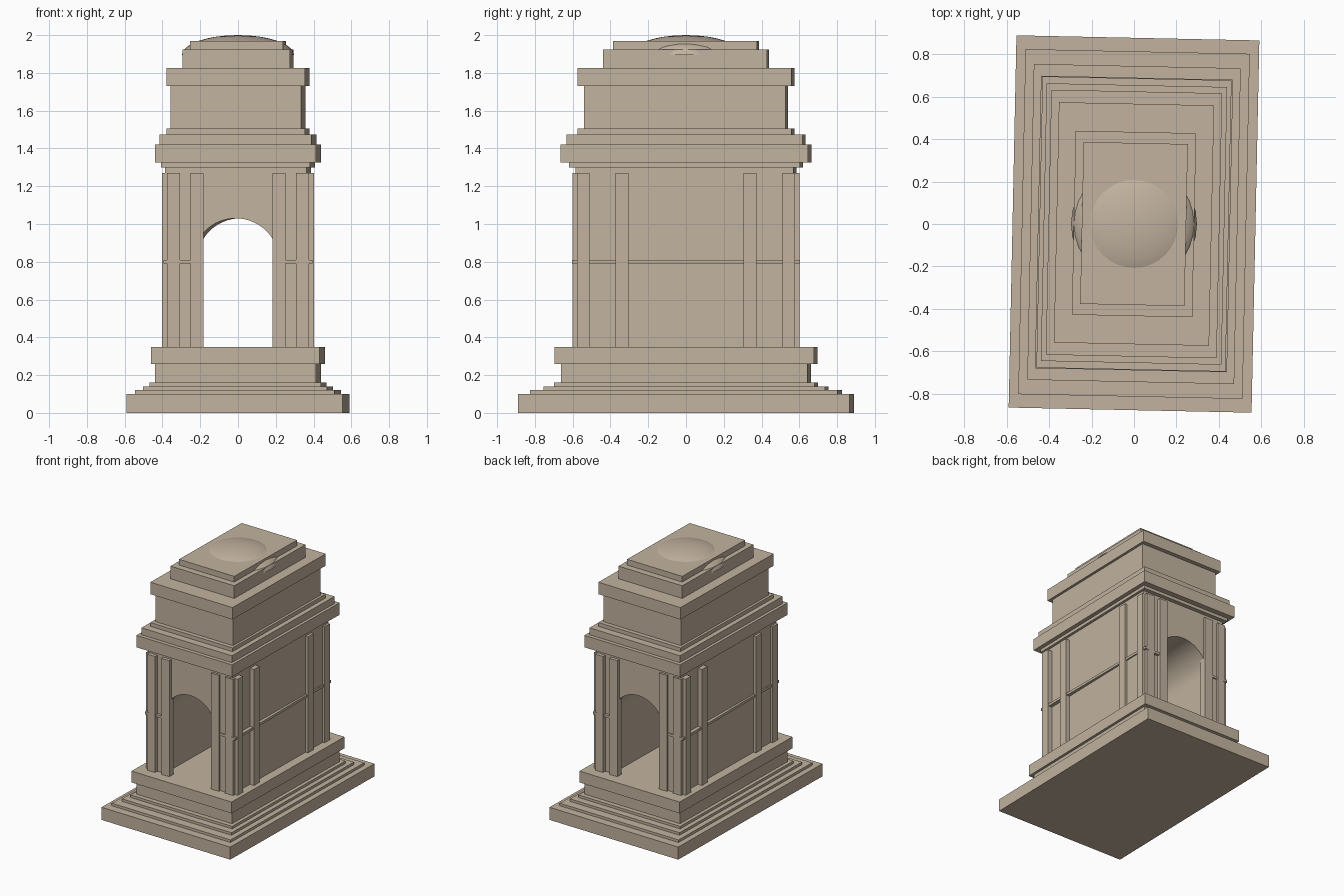
import bpy, bmesh, math

if "Cube" in bpy.data.objects:
    bpy.data.objects.remove(bpy.data.objects["Cube"])

TURN = -math.radians(1.2)   # the masonry stack sits very slightly turned

stone = bpy.data.materials.new("stone")
stone.diffuse_color = (0.54, 0.45, 0.35, 1)
stone.use_nodes = True
stone.node_tree.nodes["Principled BSDF"].inputs["Base Color"].default_value = stone.diffuse_color


def finish(bm, name, turn=0.0):
    bmesh.ops.recalc_face_normals(bm, faces=bm.faces)
    me = bpy.data.meshes.new(name)
    bm.to_mesh(me)
    bm.free()
    me.materials.append(stone)
    ob = bpy.data.objects.new(name, me)
    ob.rotation_euler.z = turn
    bpy.context.collection.objects.link(ob)
    return ob


def box(name, x0, x1, y0, y1, z0, z1, turn=0.0):
    bm = bmesh.new()
    bmesh.ops.create_cube(bm, size=1)
    for v in bm.verts:
        v.co = (x1 if v.co.x > 0 else x0,
                y1 if v.co.y > 0 else y0,
                z1 if v.co.z > 0 else z0)
    return finish(bm, name, turn)


# Stacked slabs: name, half width, half depth, bottom, top
slabs = [
    ("base_plinth", 0.573, 0.878, 0.0, 0.10),
    ("lower_step", 0.529, 0.814, 0.10, 0.12),
    ("middle_step", 0.488, 0.745, 0.12, 0.14),
    ("upper_step", 0.453, 0.690, 0.14, 0.16),
    ("pedestal", 0.426, 0.653, 0.16, 0.26),
    ("pedestal_cap", 0.446, 0.687, 0.26, 0.35),
    ("cornice_bed", 0.394, 0.611, 1.30, 1.325),
    ("cornice", 0.426, 0.655, 1.325, 1.42),
    ("cornice_top", 0.403, 0.625, 1.42, 1.475),
    ("attic_base", 0.366, 0.567, 1.475, 1.505),
    ("attic", 0.346, 0.533, 1.505, 1.73),
    ("attic_cap", 0.366, 0.567, 1.73, 1.825),
    ("roof_block", 0.284, 0.434, 1.825, 1.925),
    ("roof_top", 0.246, 0.382, 1.925, 1.97),
]
for name, hx, hy, z0, z1 in slabs:
    box(name, -hx, hx, -hy, hy, z0, z1, TURN)

# Main body with an arched passage running front to back
HX, HY, R, SPRING = 0.374, 0.578, 0.23, 0.80
outline = [(-HX, 0.35), (-R, 0.35)]
outline += [(-R * math.cos(math.pi * i / 32), SPRING + R * math.sin(math.pi * i / 32))
            for i in range(33)]
outline += [(R, 0.35), (HX, 0.35), (HX, 1.30), (-HX, 1.30)]
bm = bmesh.new()
face = bm.faces.new([bm.verts.new((x, -HY, z)) for x, z in outline])
ext = bmesh.ops.extrude_face_region(bm, geom=[face], use_keep_orig=True)
bmesh.ops.translate(bm, vec=(0, 2 * HY, 0),
                    verts=[g for g in ext["geom"] if isinstance(g, bmesh.types.BMVert)])
finish(bm, "arched_body", TURN)


# Pilasters and string courses, mirrored to all four corners
def mirrored(name, x0, x1, y0, y1, z0, z1):
    for sx in (-1, 1):
        for sy in (-1, 1):
            xs, ys = sorted((sx * x0, sx * x1)), sorted((sy * y0, sy * y1))
            box(name, *xs, *ys, z0, z1)


mirrored("front_inner_pilaster", 0.182, 0.252, 0.55, 0.60, 0.35, 1.27)
mirrored("front_outer_pilaster", 0.306, 0.376, 0.55, 0.60, 0.35, 1.27)
mirrored("side_inner_pilaster", 0.35, 0.402, 0.304, 0.374, 0.35, 1.27)
mirrored("side_outer_pilaster", 0.35, 0.402, 0.512, 0.577, 0.35, 1.27)
mirrored("front_string_course", 0.24, 0.392, 0.56, 0.593, 0.79, 0.81)
mirrored("side_string_course", 0.36, 0.394, 0.0, 0.603, 0.79, 0.81)

# Shallow dome, its flanks poking out of the roof block
bm = bmesh.new()
bmesh.ops.create_uvsphere(bm, u_segments=32, v_segments=16, radius=1)
bmesh.ops.bisect_plane(bm, geom=bm.verts[:] + bm.edges[:] + bm.faces[:],
                       plane_co=(0, 0, 0), plane_no=(0, 0, 1), clear_inner=True)
bmesh.ops.holes_fill(bm, edges=[e for e in bm.edges if e.is_boundary], sides=0)
for v in bm.verts:
    v.co = (v.co.x * 0.297, v.co.y * 0.297, 1.895 + v.co.z * 0.105)
dome = finish(bm, "dome")
bpy.context.view_layer.objects.active = dome
dome.select_set(True)
bpy.ops.object.shade_smooth_by_angle(angle=math.radians(40))
